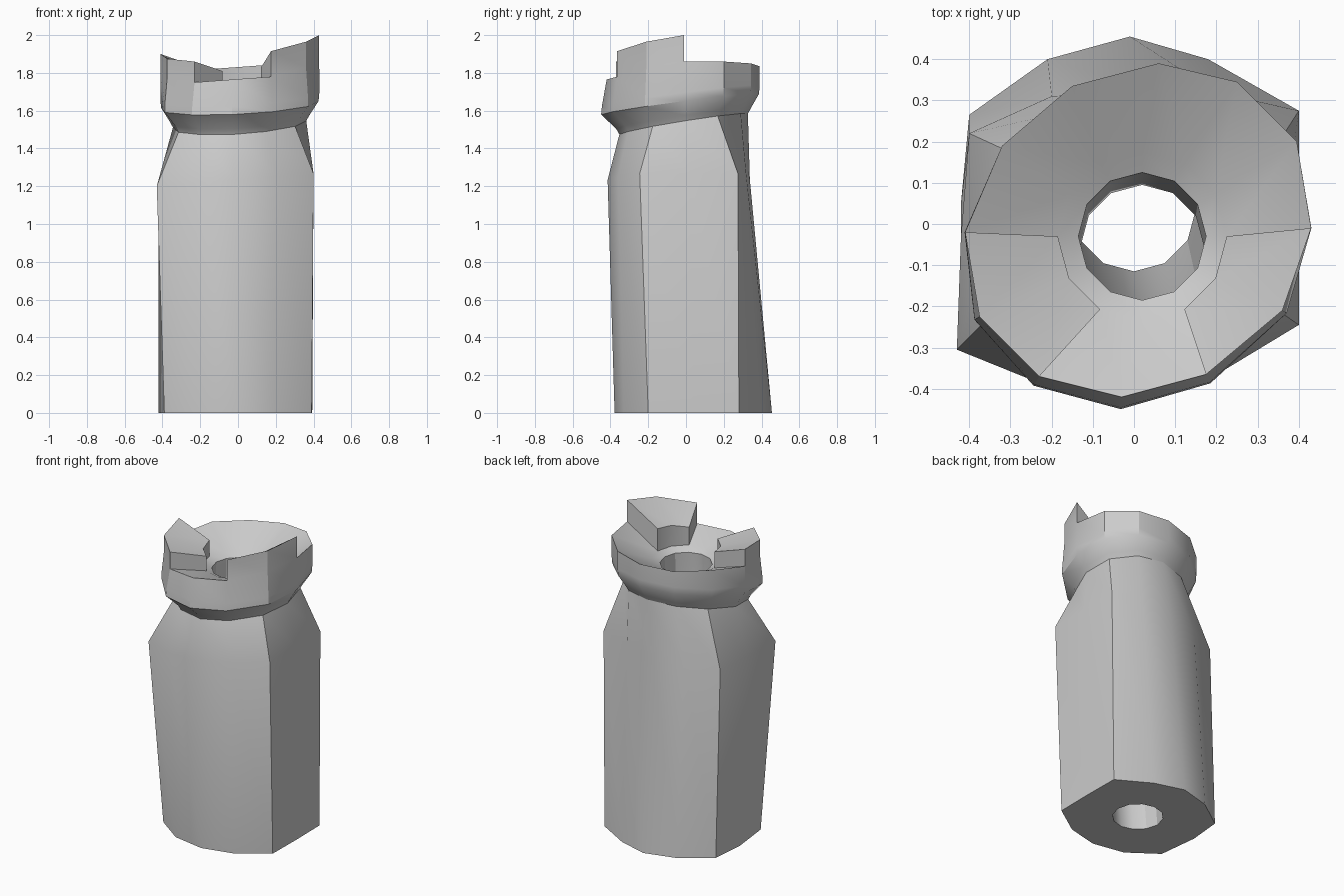
import bpy, bmesh
from math import cos, sin, pi

if "Cube" in bpy.data.objects:
    bpy.data.objects.remove(bpy.data.objects["Cube"])

N = 12  # sides of the tower; index 0 is the left side, then back, right, front

# Plan outlines of foot and shoulder, and the head's rim (x, y, z)
foot = [(-.42, .05), (-.40, .265), (-.21, .40), (-.01, .455), (.18, .40), (.39, .28),
        (.393, .04), (.39, -.20), (.20, -.33), (0, -.378), (-.21, -.34), (-.39, -.21)]
shoulder = [(-.42, -.03), (-.40, .22), (-.20, .31), (0, .338), (.20, .32), (.40, .275),
            (.40, .02), (.40, -.245), (.21, -.36), (-.02, -.415), (-.22, -.39), (-.43, -.305)]
rim = [(-.41, -.02, 1.79), (-.32, .19, 1.82), (-.15, .335, 1.82), (.06, .39, 1.835),
       (.25, .345, 1.85), (.395, .20, 1.86), (.43, -.01, 1.86), (.36, -.21, 1.83),
       (.175, -.365, 1.78), (-.03, -.42, 1.765), (-.23, -.37, 1.75), (-.375, -.225, 1.77)]


def collar(scale, lift, bulge=0):
    """Tilted ring under the head, following the rim's outline."""
    out = []
    for x, y, _ in rim:
        s = scale + bulge * max(0, -y / .42)
        out.append((x * s, y * s, 1.54 + .13 * y + .04 * x + lift))
    return out


def circle(cx, cy, r, z):
    return [(cx + r * cos(pi - k * 2 * pi / N), cy + r * sin(pi - k * 2 * pi / N), z)
            for k in range(N)]


bm = bmesh.new()
profiles = [
    [(x, y, 0) for x, y in foot],
    [(x, y, 1.235 + .08 * x) for x, y in shoulder],
    collar(.84, -.01), collar(.88, .02),         # neck
    collar(.99, .095, .08), collar(1, .14, .06),  # flare of the head
    rim,
    circle(.02, -.03, .205, 1.715),              # bowl
    circle(.02, -.03, .155, 1.69),               # shaft, top to bottom
    circle(.02, -.055, .15, 1.2),
    circle(0, .035, .15, 0),
]
rings = [[bm.verts.new(p) for p in ring] for ring in profiles]
RIM = 6

# Battlements: first side, outer heights, inner heights
battlements = [(6, (2.0, 1.965, 1.915), (1.86, 1.85, 1.83)),
               (10, (1.86, 1.875, 1.90), (1.81, 1.81, 1.82))]
raised = {(first + i) % N for first, _, _ in battlements for i in range(2)}

# Skin of the tower, closing the last ring back to the foot
for i, ring in enumerate(rings):
    nxt = rings[(i + 1) % len(rings)]
    for k in range(N):
        if i == RIM and k in raised:
            continue
        j = (k + 1) % N
        bm.faces.new((ring[k], ring[j], nxt[j], nxt[k]))

# Raised blocks growing out of the rim
for first, zo, zi in battlements:
    ids = [(first + i) % N for i in range(3)]
    lo_o = [rings[RIM][k] for k in ids]
    lo_i = [rings[RIM + 1][k] for k in ids]
    up_o = [bm.verts.new((v.co.x, v.co.y, z)) for v, z in zip(lo_o, zo)]
    up_i = [bm.verts.new((v.co.x, v.co.y, z)) for v, z in zip(lo_i, zi)]
    for a in range(2):
        b = a + 1
        bm.faces.new((up_o[a], up_o[b], up_i[b], up_i[a]))
        bm.faces.new((lo_o[a], lo_o[b], up_o[b], up_o[a]))
        bm.faces.new((lo_i[a], lo_i[b], up_i[b], up_i[a]))
    for e in (0, 2):
        bm.faces.new((lo_o[e], up_o[e], up_i[e], lo_i[e]))

bmesh.ops.recalc_face_normals(bm, faces=bm.faces)
mesh = bpy.data.meshes.new("tower")
bm.to_mesh(mesh)
bm.free()
tower = bpy.data.objects.new("tower", mesh)
bpy.context.collection.objects.link(tower)
bpy.context.view_layer.objects.active = tower
tower.select_set(True)
bpy.ops.object.shade_smooth_by_angle()
